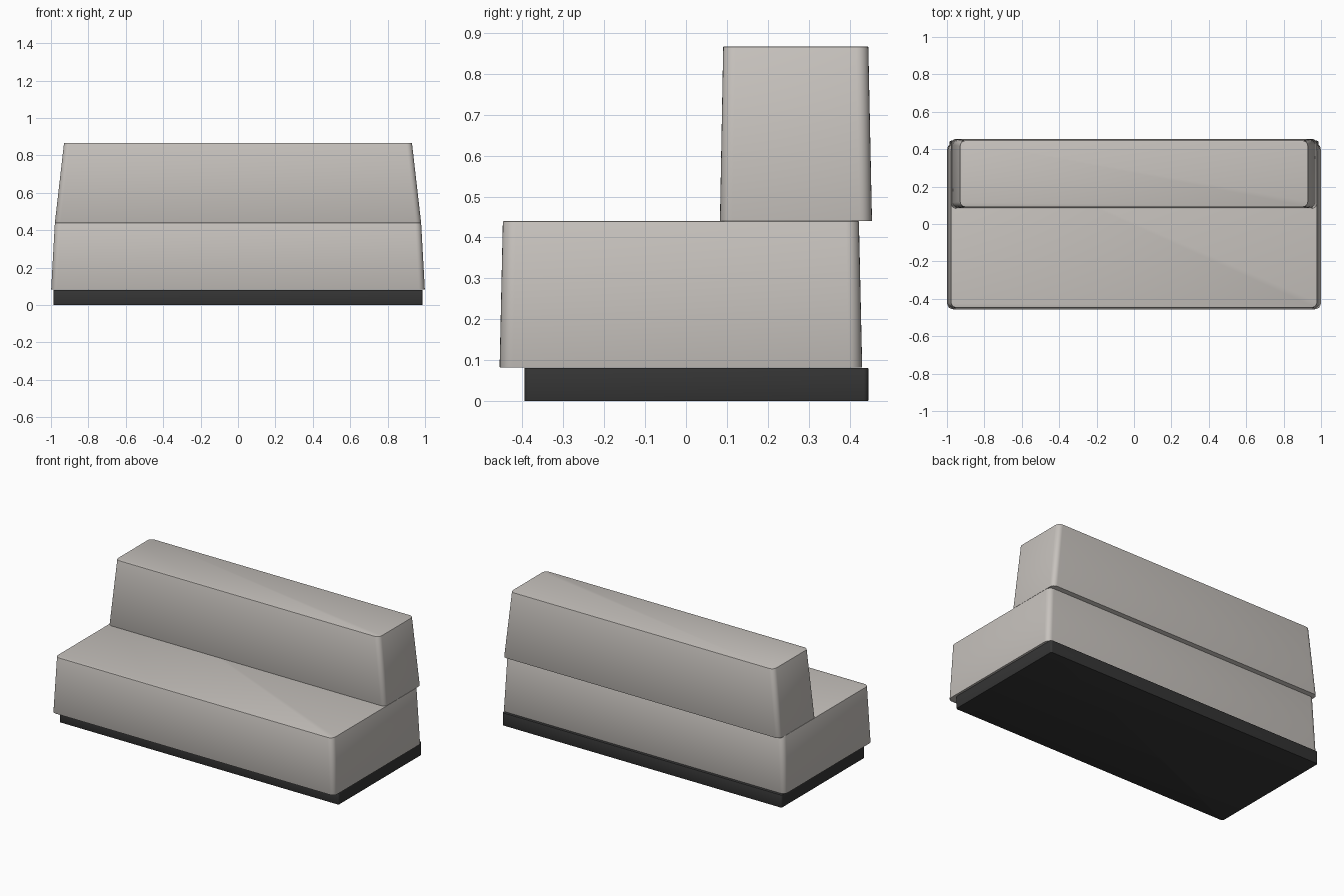
import bpy, bmesh
from math import radians

if "Cube" in bpy.data.objects:
    bpy.data.objects.remove(bpy.data.objects["Cube"])


def block(name, z0, z1, bottom, top, radius, edge, color=None):
    """Tapered block; bottom/top = (half width, front y, back y)."""
    bm = bmesh.new()
    bmesh.ops.create_cube(bm, size=2)
    for v in bm.verts:
        hw, front, back = top if v.co.z > 0 else bottom
        v.co = (hw if v.co.x > 0 else -hw,
                back if v.co.y > 0 else front,
                z1 if v.co.z > 0 else z0)
    # round the upright corners
    uprights = [e for e in bm.edges
                if abs(e.verts[0].co.z - e.verts[1].co.z) > 0.5 * (z1 - z0)]
    bmesh.ops.bevel(bm, geom=uprights, offset=radius, offset_type='OFFSET',
                    segments=6, profile=0.5, affect='EDGES')
    # soften the top and bottom rims
    rims = [e for e in bm.edges
            if abs(e.verts[0].co.z - e.verts[1].co.z) < 1e-4]
    bmesh.ops.bevel(bm, geom=rims, offset=edge, offset_type='OFFSET',
                    segments=2, profile=0.5, affect='EDGES')
    bmesh.ops.recalc_face_normals(bm, faces=bm.faces)
    mesh = bpy.data.meshes.new(name)
    bm.to_mesh(mesh)
    bm.free()
    ob = bpy.data.objects.new(name, mesh)
    bpy.context.collection.objects.link(ob)
    if color:
        mat = bpy.data.materials.new(name + "_material")
        mat.diffuse_color = color
        mat.use_nodes = True
        mat.node_tree.nodes["Principled BSDF"].inputs["Base Color"].default_value = mat.diffuse_color
        mesh.materials.append(mat)
    bpy.ops.object.select_all(action='DESELECT')
    ob.select_set(True)
    bpy.context.view_layer.objects.active = ob
    bpy.ops.object.shade_smooth_by_angle(angle=radians(32))
    return ob


stone = (0.57, 0.54, 0.51, 1)
dark = (0.035, 0.035, 0.035, 1)

# recessed dark plinth
block("plinth", 0.0, 0.081, (0.987, -0.395, 0.446), (0.987, -0.395, 0.446), 0.012, 0.002, dark)
# long tapered seat
block("seat", 0.082, 0.44, (0.999, -0.456, 0.431), (0.979, -0.448, 0.423), 0.032, 0.002, stone)
# backrest, overhanging slightly at the rear
block("backrest", 0.44, 0.867, (0.979, 0.083, 0.455), (0.93, 0.091, 0.446), 0.03, 0.002, stone)
